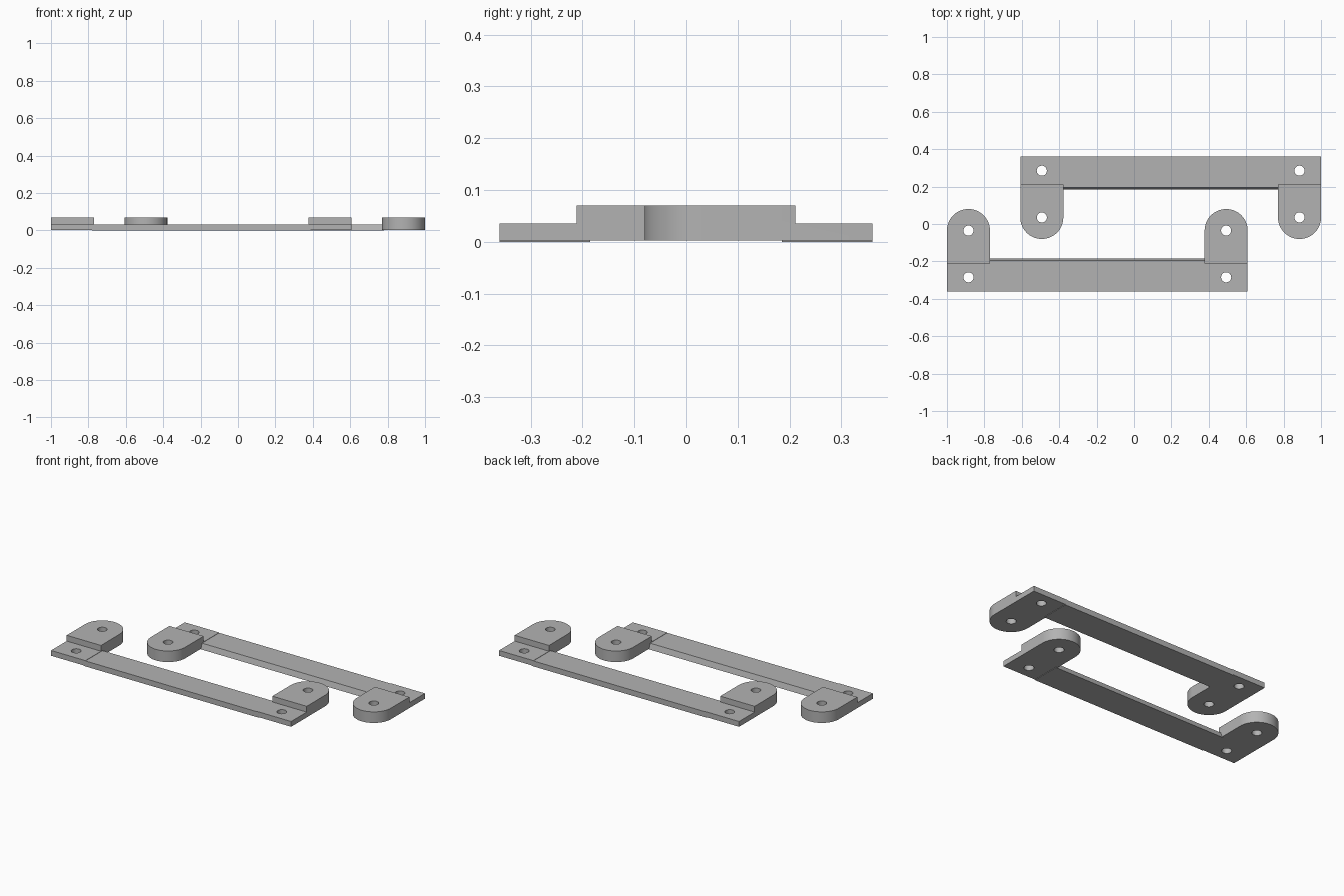
import bpy, bmesh, math

if "Cube" in bpy.data.objects:
    bpy.data.objects.remove(bpy.data.objects["Cube"])

grey = bpy.data.materials.new("plain_grey")
grey.diffuse_color = (0.45, 0.45, 0.45, 1)
grey.use_nodes = True
grey.node_tree.nodes["Principled BSDF"].inputs["Base Color"].default_value = grey.diffuse_color

BASE, STEP, TOP = 0.003, 0.035, 0.07
OUTER, SHOULDER, PIVOT = -0.36, -0.211, -0.035
HALF_W = 0.115
HOLE_R = 0.027
TAB_X = (-0.885, 0.493)


def prism(name, points, vec):
    """Extrude a closed planar outline along a vector."""
    bm = bmesh.new()
    face = bm.faces.new([bm.verts.new(p) for p in points])
    ext = bmesh.ops.extrude_face_region(bm, geom=[face])
    verts = [g for g in ext["geom"] if isinstance(g, bmesh.types.BMVert)]
    bmesh.ops.translate(bm, verts=verts, vec=vec)
    bmesh.ops.recalc_face_normals(bm, faces=bm.faces)
    mesh = bpy.data.meshes.new(name)
    bm.to_mesh(mesh)
    bm.free()
    mesh.materials.append(grey)
    obj = bpy.data.objects.new(name, mesh)
    bpy.context.collection.objects.link(obj)
    return obj


def activate(obj):
    bpy.ops.object.select_all(action='DESELECT')
    obj.select_set(True)
    bpy.context.view_layer.objects.active = obj


def cut(obj, cutter):
    cutter.hide_render = True
    mod = obj.modifiers.new("cut", 'BOOLEAN')
    mod.operation, mod.solver, mod.object = 'DIFFERENCE', 'EXACT', cutter
    activate(obj)
    bpy.ops.object.modifier_apply(modifier=mod.name)
    bpy.data.objects.remove(cutter, do_unlink=True)


def arc(cx, cy, r, a0, a1, n, z):
    return [(cx + r * math.cos(a0 + (a1 - a0) * i / n),
             cy + r * math.sin(a0 + (a1 - a0) * i / n), z) for i in range(n + 1)]


def make_tab(name, cx):
    # round-ended lug with a lowered rear shelf and two bolt holes
    outline = [(cx - HALF_W, OUTER, BASE), (cx + HALF_W, OUTER, BASE)]
    outline += arc(cx, PIVOT, HALF_W, 0, math.pi, 32, BASE)
    tab = prism(name, outline, (0, 0, TOP - BASE))
    x0, x1, y0 = cx - 0.2, cx + 0.2, OUTER - 0.1
    cut(tab, prism("shelf_cutter", [(x0, y0, STEP), (x1, y0, STEP),
                                    (x1, SHOULDER, STEP), (x0, SHOULDER, STEP)], (0, 0, 0.2)))
    for y in (-0.285, PIVOT):
        ring = arc(cx, y, HOLE_R, 0, 2 * math.pi, 32, -0.1)[:-1]
        cut(tab, prism("hole_cutter", ring, (0, 0, 0.3)))
    activate(tab)
    bpy.ops.object.shade_smooth_by_angle(angle=math.radians(30))
    return tab


# one bracket: two tabs joined by a flat bar with a slightly sloped inner edge
parts = [make_tab("left_tab", TAB_X[0]), make_tab("right_tab", TAB_X[1])]
bar_x0, bar_x1 = TAB_X[0] + HALF_W - 0.01, TAB_X[1] - HALF_W + 0.01
section = [(bar_x0, OUTER, 0), (bar_x0, -0.185, 0),
           (bar_x0, -0.196, 0.033), (bar_x0, OUTER, 0.033)]
parts.append(prism("connecting_bar", section, (bar_x1 - bar_x0, 0, 0)))

# matching bracket turned half a revolution
for part in parts:
    twin = bpy.data.objects.new("rear_" + part.name, part.data)
    twin.rotation_euler.z = math.pi
    bpy.context.collection.objects.link(twin)
    part.name = "front_" + part.name
